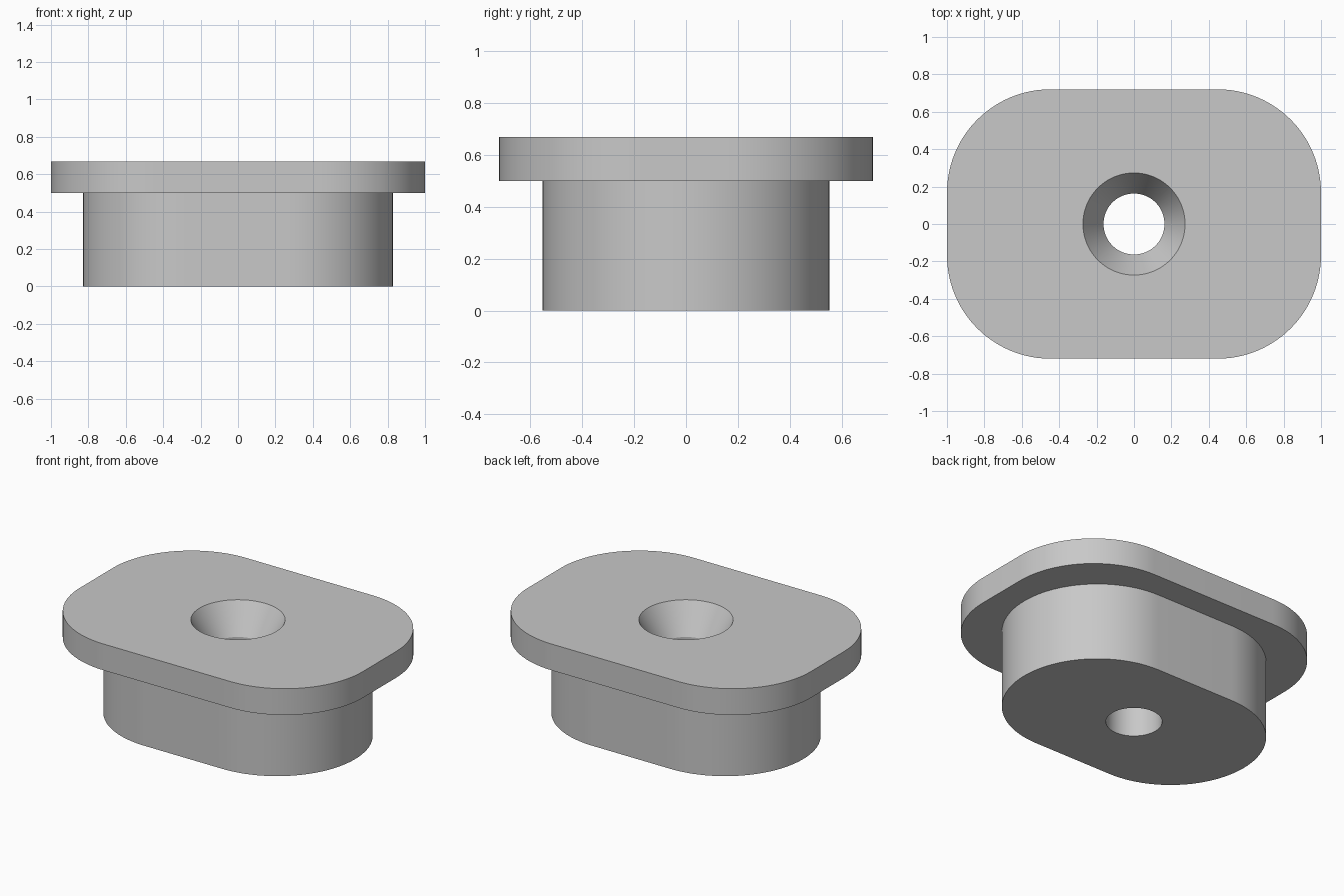
import bpy
import bmesh
from math import cos, sin, pi, radians

cube = bpy.data.objects.get("Cube")
if cube:
    bpy.data.objects.remove(cube)

grey = bpy.data.materials.new("light grey")
grey.use_nodes = True
grey.diffuse_color = (0.58, 0.58, 0.58, 1)
grey.node_tree.nodes["Principled BSDF"].inputs["Base Color"].default_value = grey.diffuse_color

STEPS = 24            # segments per quarter turn
CORNER = 0.553        # corner radius shared by flange and stem
STEM_TOP, TOP = 0.5, 0.668
BORE, SINK, SINK_DEPTH = 0.163, 0.273, 0.187


def ring(bm, half_x, half_y, radius, z):
    """Loop of vertices round a rounded rectangle."""
    loop = []
    for q, (sx, sy) in enumerate([(1, 1), (-1, 1), (-1, -1), (1, -1)]):
        for i in range(STEPS + 1):
            a = (q + i / STEPS) * pi / 2
            loop.append(bm.verts.new((sx * (half_x - radius) + radius * cos(a),
                                      sy * (half_y - radius) + radius * sin(a), z)))
    return loop


def circle(bm, radius, z):
    return ring(bm, radius, radius, radius, z)


# One closed skin: stem, flange, countersink and bore, as successive rings
bm = bmesh.new()
rings = [
    ring(bm, 0.83, CORNER, CORNER, 0),
    ring(bm, 0.83, CORNER, CORNER, STEM_TOP),
    ring(bm, 1, 0.72, CORNER, STEM_TOP),
    ring(bm, 1, 0.72, CORNER, TOP),
    circle(bm, SINK, TOP),
    circle(bm, BORE, TOP - SINK_DEPTH),
    circle(bm, BORE, 0),
]
for low, high in zip(rings, rings[1:] + rings[:1]):
    for i in range(len(low)):
        j = (i + 1) % len(low)
        bm.faces.new((low[i], low[j], high[j], high[i]))

# Weld the doubled points where the circles and stem have no straight run
bmesh.ops.remove_doubles(bm, verts=bm.verts[:], dist=0.0001)
bmesh.ops.recalc_face_normals(bm, faces=bm.faces[:])

mesh = bpy.data.meshes.new("flanged_plug")
bm.to_mesh(mesh)
bm.free()
mesh.materials.append(grey)
plug = bpy.data.objects.new("flanged_plug", mesh)
bpy.context.collection.objects.link(plug)

bpy.ops.object.select_all(action="DESELECT")
plug.select_set(True)
bpy.context.view_layer.objects.active = plug
bpy.ops.object.shade_smooth_by_angle(angle=radians(25))
